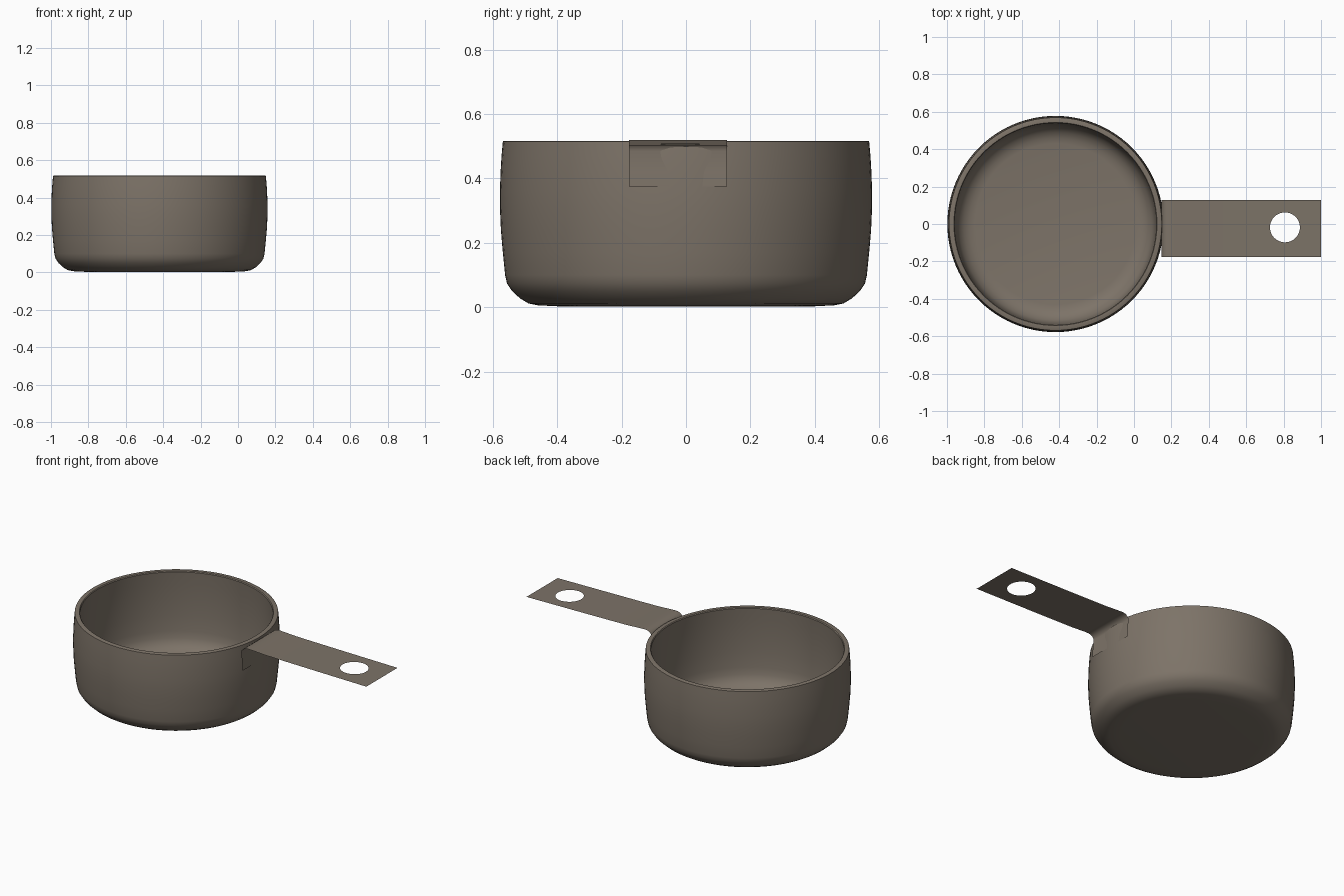
import bpy, bmesh, math
from mathutils import Vector

cube = bpy.data.objects.get("Cube")
if cube:
    bpy.data.objects.remove(cube, do_unlink=True)

# One warm grey-brown metal
COLOR = (0.205, 0.172, 0.138, 1.0)
metal = bpy.data.materials.new("warm grey metal")
metal.use_nodes = True
metal.diffuse_color = COLOR
metal.node_tree.nodes["Principled BSDF"].inputs["Base Color"].default_value = COLOR


def finish(bm, name, angle):
    """Turn a bmesh into a smooth-shaded, coloured object."""
    mesh = bpy.data.meshes.new(name)
    bm.to_mesh(mesh)
    bm.free()
    mesh.materials.append(metal)
    obj = bpy.data.objects.new(name, mesh)
    bpy.context.collection.objects.link(obj)
    bpy.ops.object.select_all(action='DESELECT')
    obj.select_set(True)
    bpy.context.view_layer.objects.active = obj
    bpy.ops.object.shade_smooth_by_angle(angle=math.radians(angle))
    return obj


# Cup: closed wall profile (radius, height) spun around its axis
CUP_X = -0.42
outer = [(0, 0.002), (0.40, 0.003), (0.46, 0.006), (0.49, 0.012), (0.515, 0.027),
         (0.54, 0.05), (0.556, 0.074), (0.562, 0.10), (0.569, 0.17), (0.575, 0.24),
         (0.578, 0.31), (0.578, 0.36), (0.576, 0.42), (0.573, 0.47), (0.569, 0.515)]
inner = [(0.565, 0.517), (0.543, 0.517), (0.539, 0.512), (0.543, 0.44), (0.545, 0.34),
         (0.542, 0.24), (0.535, 0.15), (0.528, 0.11), (0.515, 0.08), (0.49, 0.055),
         (0.46, 0.041), (0.43, 0.036), (0, 0.035)]
bm = bmesh.new()
verts = [bm.verts.new((CUP_X + r, 0, z)) for r, z in outer + inner]
edges = [bm.edges.new(pair) for pair in zip(verts, verts[1:])]
bmesh.ops.spin(bm, geom=verts + edges, cent=(CUP_X, 0, 0), axis=(0, 0, 1),
               angle=math.tau, steps=96)
bmesh.ops.remove_doubles(bm, verts=bm.verts, dist=1e-4)
bmesh.ops.dissolve_degenerate(bm, edges=bm.edges, dist=1e-5)
bmesh.ops.recalc_face_normals(bm, faces=bm.faces)
finish(bm, "cup", 40)

# Handle: thin sheet with a tab on the cup wall, a rounded bend and a long grip
Y0, Y1 = -0.177, 0.127
path = [(0.155, 0.375), (0.153, 0.42), (0.146, 0.485), (0.148, 0.495), (0.155, 0.506),
        (0.166, 0.514), (0.18, 0.518), (0.20, 0.519), (0.24, 0.517), (0.31, 0.513),
        (0.42, 0.511), (0.62, 0.508)]
X_END, Z_END = 1.0, 0.503
bm = bmesh.new()
rows = [[bm.verts.new((x, y, z)) for y in (Y0, Y1)] for x, z in path]
for a, b in zip(rows, rows[1:]):
    bm.faces.new((a[0], b[0], b[1], a[1]))


# Grip end with a round hanging hole
def loop(points):
    vs = [bm.verts.new(p) for p in points]
    return [bm.edges.new((v, vs[i - 1])) for i, v in enumerate(vs)]


def grip(x, y):
    x0, z0 = path[-1]
    return Vector((x, y, z0 + (Z_END - z0) * (x - x0) / (X_END - x0)))


x0 = path[-1][0]
rim = loop([grip(x0, Y0), grip(X_END, Y0), grip(X_END, Y1), grip(x0, Y1)])
hole = loop([grip(0.807 + 0.08 * math.cos(t * math.tau / 48),
                  -0.018 + 0.08 * math.sin(t * math.tau / 48)) for t in range(48)])
bmesh.ops.triangle_fill(bm, edges=rim + hole, use_beauty=True, normal=(0, 0, 1))
bmesh.ops.remove_doubles(bm, verts=bm.verts, dist=1e-4)
bm.normal_update()
# Upper side of the sheet faces up along the grip
for f in bm.faces:
    if f.calc_center_median().x > x0 and f.normal.z < 0:
        f.normal_flip()
finish(bm, "handle", 40)
